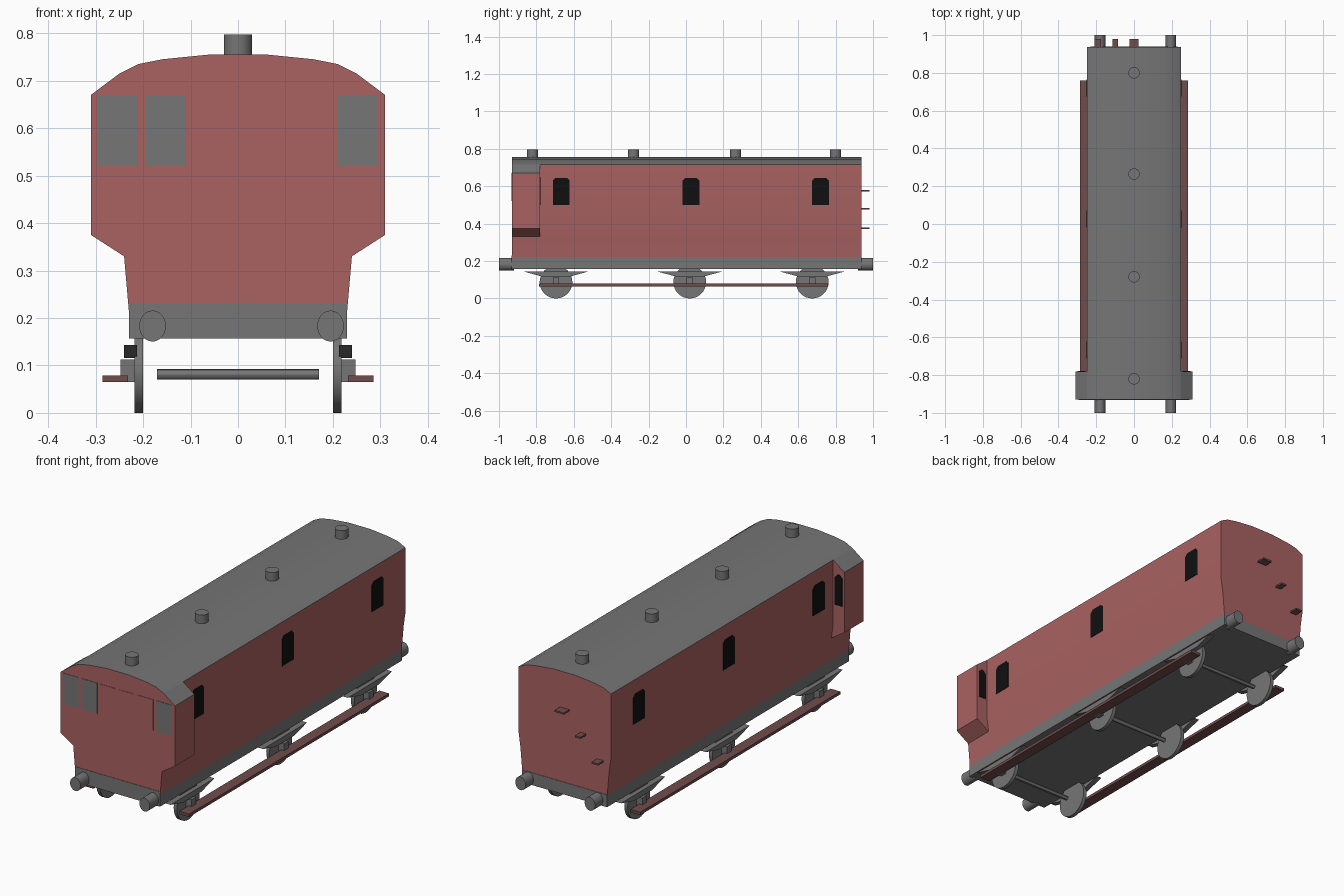
import bpy, bmesh, math
from mathutils import Matrix, Vector

if "Cube" in bpy.data.objects:
    bpy.data.objects.remove(bpy.data.objects["Cube"], do_unlink=True)


def material(name, r, g, b):
    m = bpy.data.materials.new(name)
    m.use_nodes = True
    m.diffuse_color = (r, g, b, 1)
    m.node_tree.nodes["Principled BSDF"].inputs["Base Color"].default_value = (r, g, b, 1)
    return m


RED = material("faded red paint", 0.40, 0.122, 0.122)
GREY = material("grey metal", 0.18, 0.18, 0.18)
BLACK = material("black window", 0.005, 0.005, 0.005)
BROWN = material("dark brown wood", 0.16, 0.075, 0.072)


def finish(name, bm, mats, rule=None):
    bmesh.ops.recalc_face_normals(bm, faces=bm.faces)
    bm.normal_update()
    if rule:
        for f in bm.faces:
            f.material_index = rule(f)
    me = bpy.data.meshes.new(name)
    bm.to_mesh(me)
    bm.free()
    for m in mats:
        me.materials.append(m)
    me.shade_smooth()
    me.set_sharp_from_angle(angle=math.radians(30))
    ob = bpy.data.objects.new(name, me)
    bpy.context.collection.objects.link(ob)
    return ob


def prism(name, pts, axis, a, b, mats, rule=None):
    """Extrude a profile, (x, z) along y or (y, z) along x, from a to b."""
    bm = bmesh.new()
    place = (lambda p: (p[0], a, p[1])) if axis == "y" else (lambda p: (a, p[0], p[1]))
    face = bm.faces.new([bm.verts.new(place(p)) for p in pts])
    out = bmesh.ops.extrude_face_region(bm, geom=[face])
    step = Vector((0, b - a, 0)) if axis == "y" else Vector((b - a, 0, 0))
    bmesh.ops.translate(bm, vec=step, verts=[v for v in out["geom"] if isinstance(v, bmesh.types.BMVert)])
    return finish(name, bm, mats, rule)


def box(name, x, y, z, mat):
    pts = [(x[0], z[0]), (x[1], z[0]), (x[1], z[1]), (x[0], z[1])]
    return prism(name, pts, "y", y[0], y[1], [mat])


def cylinder(name, centre, r, depth, axis, mat, sides=24, stretch=1):
    bm = bmesh.new()
    bmesh.ops.create_cone(bm, cap_ends=True, segments=sides, radius1=r, radius2=r, depth=depth)
    turn = {"x": Matrix.Rotation(math.pi / 2, 4, "Y"),
            "y": Matrix.Rotation(math.pi / 2, 4, "X"), "z": Matrix()}[axis]
    bm.transform(Matrix.Translation(centre) @ Matrix.Diagonal((1, 1, stretch, 1)) @ turn)
    return finish(name, bm, [mat])


def arched(c, half, z0, z1):
    """Window outline with clipped upper corners."""
    n = 0.015
    return [(c - half, z0), (c + half, z0), (c + half, z1 - n), (c + half - n, z1),
            (c - half + n, z1), (c - half, z1 - n)]


def roof_rule(f):
    return 1 if f.normal.z > 0.3 else 0


FRONT, BACK = -0.93, 0.937

# Body shell with curved roof
half = [(0.23, 0.215), (0.24, 0.33), (0.25, 0.40), (0.25, 0.715),
        (0.21, 0.735), (0.16, 0.745), (0.06, 0.755)]
prism("body", half + [(-x, z) for x, z in reversed(half)], "y", FRONT, BACK, [RED, GREY], roof_rule)

# Underframe and end beams
box("underframe", (-0.23, 0.23), (FRONT, BACK), (0.157, 0.217), GREY)
for name, y in (("front", FRONT), ("back", BACK)):
    box(name + "_beam", (-0.23, 0.23), (y - 0.002, y + 0.002), (0.157, 0.23 if name == "front" else 0.217), GREY)

# Roof vents
for y in (-0.82, -0.28, 0.265, 0.80):
    cylinder("roof_vent", (0, y, 0.765), 0.03, 0.064, "z", GREY)

# Front window panels: two glazed at one end, one at the other
for i in range(6):
    c = (i - 2.5) * 0.101
    glazed = i in (0, 1, 5)
    box("front_window" if glazed else "front_panel", (c - 0.042, c + 0.042),
        (FRONT - 0.002, FRONT + 0.001), (0.52, 0.67), GREY if glazed else RED)

AXLES = (-0.695, 0.02, 0.675)
for side, s in (("left", 1), ("right", -1)):
    # Side lookout with a rear-facing window
    outline = [(0.235, 0.33), (0.24, 0.33), (0.31, 0.375), (0.31, 0.67), (0.25, 0.715), (0.235, 0.715)]
    prism(side + "_lookout", [(s * x, z) for x, z in outline], "y", FRONT, -0.78, [RED, GREY], roof_rule)
    prism(side + "_lookout_window", arched(s * 0.28, 0.02, 0.50, 0.65), "y", -0.781, -0.777, [BLACK])

    # Side windows
    for y in (-0.667, 0.027, 0.72):
        prism(side + "_window", arched(y, 0.045, 0.50, 0.645), "x", s * 0.248, s * 0.252, [BLACK])

    # Footboard
    box(side + "_footboard", (s * 0.232, s * 0.285), (-0.785, 0.76), (0.065, 0.079), BROWN)

    # Wheels, axle boxes and leaf springs
    for y in AXLES:
        cylinder(side + "_wheel", (s * 0.209, y, 0.0875), 0.0875, 0.018, "x", GREY, 32)
        box(side + "_axle_box", (s * 0.215, s * 0.248), (y - 0.017, y + 0.017), (0.065, 0.112), GREY)
        spring = [(y - 0.17, 0.143), (y - 0.07, 0.116), (y + 0.07, 0.116), (y + 0.17, 0.143)]
        prism(side + "_spring", spring, "x", s * 0.213, s * 0.24, [GREY])

# Axles
for y in AXLES:
    cylinder("axle", (0, y, 0.081), 0.011, 0.342, "x", GREY, 12)

# Buffers
for x in (-0.18, 0.195):
    for y in (-0.96, 0.96):
        cylinder("buffer", (x, y, 0.183), 0.028, 0.08, "y", GREY, 24, 1.17)

# Climbing steps on the back end
for x0, x1, z in ((-0.025, 0.025, 0.575), (-0.115, -0.085, 0.48), (-0.21, -0.175, 0.375)):
    box("back_step", (x0, x1), (BACK - 0.01, 0.98), (z - 0.004, z + 0.004), BROWN)
